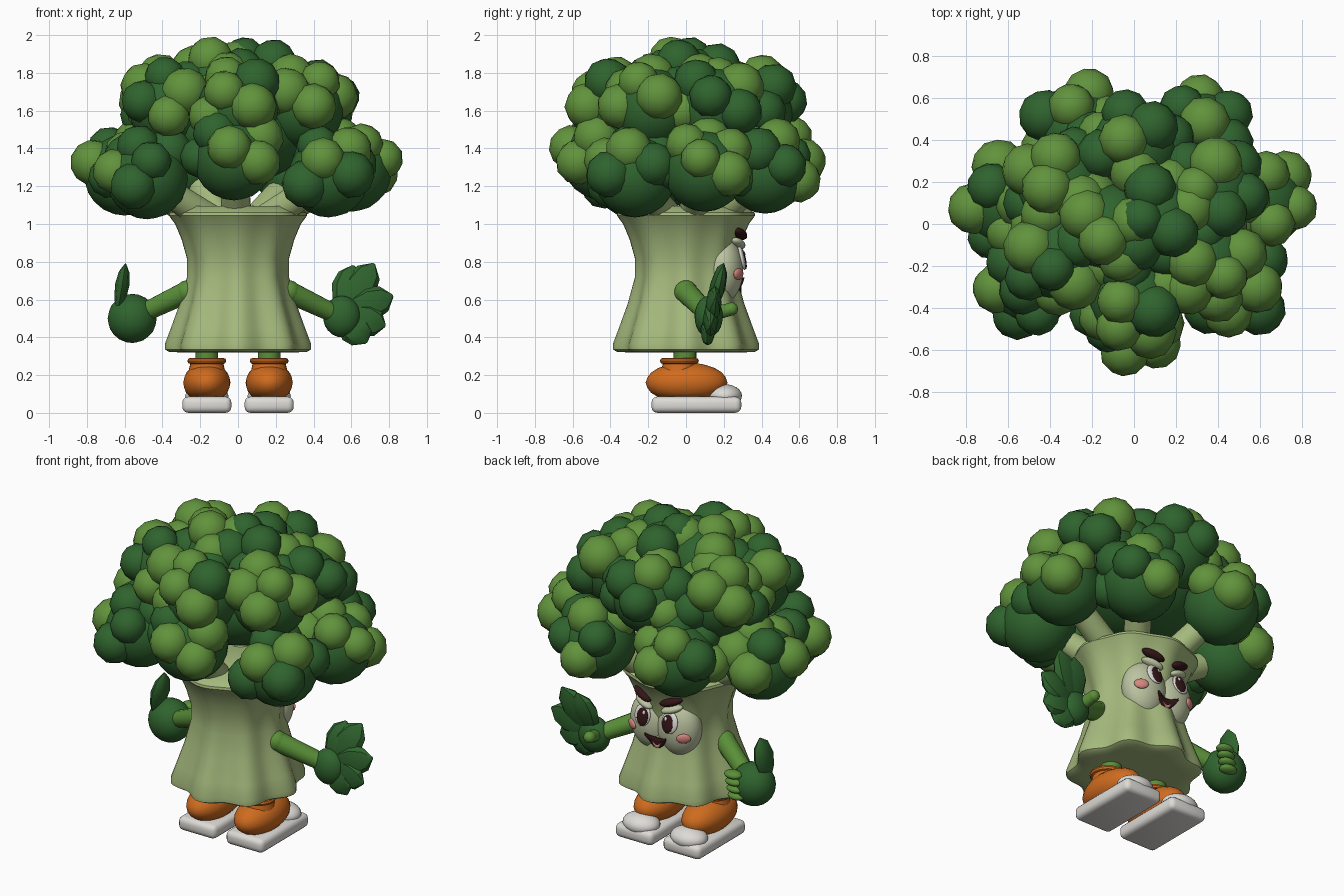
import bpy, bmesh, math, random
from mathutils import Matrix, Vector, Euler

if "Cube" in bpy.data.objects:
    bpy.data.objects.remove(bpy.data.objects["Cube"])

random.seed(11)


def material(name, r, g, b):
    m = bpy.data.materials.new(name)
    lin = [c / 12.92 if c < 0.04 else ((c + 0.055) / 1.055) ** 2.4 for c in (r, g, b)]
    m.diffuse_color = (*lin, 1)
    m.use_nodes = True
    m.node_tree.nodes["Principled BSDF"].inputs["Base Color"].default_value = m.diffuse_color
    return m


LIGHT = material("light_green", 0.38, 0.575, 0.235)
DARK = material("dark_green", 0.185, 0.39, 0.18)
STALK = material("stalk_green", 0.65, 0.73, 0.49)
LIMB = material("limb_green", 0.35, 0.56, 0.22)
PALE = material("pale_face", 0.74, 0.77, 0.63)
ORANGE = material("orange", 0.81, 0.42, 0.12)
WHITE = material("white", 0.87, 0.86, 0.84)
BROWN = material("dark_brown", 0.20, 0.08, 0.09)
PINK = material("pink", 0.84, 0.53, 0.50)


def finish(name, bm, mat, angle=40):
    bmesh.ops.recalc_face_normals(bm, faces=bm.faces[:])
    me = bpy.data.meshes.new(name)
    bm.to_mesh(me)
    bm.free()
    me.materials.append(mat)
    ob = bpy.data.objects.new(name, me)
    bpy.context.collection.objects.link(ob)
    bpy.ops.object.select_all(action='DESELECT')
    ob.select_set(True)
    bpy.context.view_layer.objects.active = ob
    bpy.ops.object.shade_smooth_by_angle(angle=math.radians(angle))
    return ob


def add_ball(bm, loc, scale, rot=None, sub=3):
    """Ellipsoid; rot is an optional 4x4 rotation."""
    m = Matrix.Translation(loc) @ (rot or Matrix()) @ Matrix.Diagonal((*scale, 1))
    bmesh.ops.create_icosphere(bm, subdivisions=sub, radius=1, matrix=m)


def ball(name, mat, loc, scale, rot=None, sub=3):
    bm = bmesh.new()
    add_ball(bm, loc, scale, rot, sub)
    return finish(name, bm, mat)


def add_rod(bm, a, b, r1, r2, segs=14):
    a, b = Vector(a), Vector(b)
    m = Matrix.Translation((a + b) / 2) @ (b - a).to_track_quat('Z', 'Y').to_matrix().to_4x4()
    bmesh.ops.create_cone(bm, cap_ends=True, segments=segs, radius1=r1, radius2=r2,
                          depth=(b - a).length, matrix=m)


def add_leaf(bm, base, tip, width, thick):
    """Pointed leaf; width across in the xz plane, thick along y."""
    base, tip = Vector(base), Vector(tip)
    z = (tip - base).normalized()
    x = Vector((0, 1, 0)).cross(z).normalized()
    rot = Matrix((x, z.cross(x), z)).transposed()
    length = (tip - base).length
    rings = []
    for t, w in [(0, 0.3), (0.25, 0.8), (0.55, 1), (0.82, 0.75), (1, 0.08)]:
        ring = []
        for i in range(8):
            a = i * math.tau / 8
            p = Vector((math.cos(a) * width * w, math.sin(a) * thick * w, t * length))
            ring.append(bm.verts.new(base + rot @ p))
        rings.append(ring)
    for r0, r1 in zip(rings, rings[1:]):
        for i in range(8):
            bm.faces.new((r0[i], r0[i - 1], r1[i - 1], r1[i]))
    bm.faces.new(rings[0])
    bm.faces.new(rings[-1])


# Ribbed stalk: z, radius, rib depth
PROFILE = [(0.32, 0.27, 0.01), (0.322, 0.34, 0.022), (0.335, 0.362, 0.024), (0.365, 0.363, 0.024),
           (0.45, 0.335, 0.02), (0.58, 0.292, 0.016), (0.72, 0.260, 0.010), (0.82, 0.262, 0.009),
           (0.92, 0.29, 0.009), (1.0, 0.325, 0.008), (1.045, 0.358, 0.008), (1.06, 0.355, 0.008),
           (1.095, 0.30, 0.005)]
bm = bmesh.new()
SEG = 80
rings = []
for z, r, d in PROFILE:
    rings.append([bm.verts.new(((r + d * math.cos(8 * a)) * math.cos(a),
                                (r + d * math.cos(8 * a)) * math.sin(a), z))
                  for a in (i * math.tau / SEG for i in range(SEG))])
for r0, r1 in zip(rings, rings[1:]):
    for i in range(SEG):
        bm.faces.new((r0[i - 1], r0[i], r1[i], r1[i - 1]))
bm.faces.new(rings[0])
bm.faces.new(rings[-1])
finish("stalk", bm, STALK)

# Crown clusters: lower ring, upper ring, top
lower = [(0.60, 0.10, 1.28), (-0.60, 0.10, 1.26), (0.31, 0.42, 1.27), (-0.27, 0.45, 1.32),
         (0.48, -0.27, 1.25), (-0.48, -0.27, 1.24), (-0.02, -0.44, 1.34)]
upper = [(0.40 * math.cos(math.radians(a)), 0.355 * math.sin(math.radians(a)), 1.61)
         for a in (25, 90, 150, 205, 270, 330)]
clusters = lower + upper + [(0.10, 0.03, 1.715), (-0.11, -0.02, 1.705)]
cores, light, dark, branches = (bmesh.new() for _ in range(4))
add_ball(cores, (0, 0, 1.5), (0.42, 0.40, 0.28))
for c in clusters:
    c = Vector(c)
    add_ball(cores, c, (0.215,) * 3)
    out = Vector((c.x, c.y, 0)).normalized()
    spin = random.random() * math.tau
    for k in range(14):
        dz = 1 - (2 * k + 1) / 14
        a = spin + k * 2.39996
        s = math.sqrt(1 - dz * dz)
        d = Vector((s * math.cos(a), s * math.sin(a), dz))
        if d.z < -0.32 or (d.dot(out) < -0.35 and d.z < 0.5):
            continue
        r = random.uniform(0.108, 0.132)
        chance = 0.38 + 0.25 * d.z + 0.4 * (c.z - 1.25)
        turn = Euler([random.random() * 6 for _ in range(3)]).to_matrix().to_4x4()
        add_ball(light if random.random() < chance else dark, c + d * 0.18, (r, r, r), turn, 2)
for c in lower:
    d = Vector((c[0], c[1], 0)).normalized()
    add_rod(branches, d * 0.18 + Vector((0, 0, 1.03)), c, 0.082, 0.07)
finish("crown_cores", cores, DARK)
finish("light_florets", light, LIGHT, 60)
finish("dark_florets", dark, DARK, 60)
finish("branches", branches, STALK)

# Arms
bm = bmesh.new()
for s, end in ((1, (0.50, 0.11, 0.53)), (-1, (-0.50, 0.11, 0.53))):
    add_ball(bm, (s * 0.27, 0, 0.64), (0.062,) * 3)
    add_rod(bm, (s * 0.27, 0, 0.64), end, 0.06, 0.05)
finish("arms", bm, LIMB)

# Open leafy hand with thumb
ball("open_palm", DARK, (0.55, 0.12, 0.51), (0.10, 0.075, 0.11))
bm = bmesh.new()
for x, y, z in ((0.61, 0.20, 0.78), (0.72, 0.20, 0.79), (0.82, 0.16, 0.62),
                (0.78, 0.13, 0.46), (0.68, 0.11, 0.37)):
    add_leaf(bm, (0.56, 0.13, 0.53), (x, y, z), 0.092, 0.042)
finish("leaf_fingers", bm, DARK, 30)
bm = bmesh.new()
add_rod(bm, (0.52, 0.13, 0.52), (0.50, 0.24, 0.55), 0.037, 0.034)
add_ball(bm, (0.50, 0.24, 0.55), (0.035,) * 3)
finish("open_hand_thumb", bm, LIMB)

# Fist with raised leaf thumb
ball("fist", DARK, (-0.56, 0.13, 0.50), (0.13, 0.12, 0.13))
bm = bmesh.new()
for i in range(4):
    add_ball(bm, (-0.485 - 0.008 * i, 0.225, 0.575 - 0.042 * i), (0.056, 0.042, 0.025))
finish("fist_fingers", bm, LIMB)
bm = bmesh.new()
add_leaf(bm, (-0.635, 0.09, 0.54), (-0.595, 0.12, 0.79), 0.038, 0.085)
finish("leaf_thumb", bm, DARK)

# Face mask of two overlapping lobes
CX, CY, CZ, RX, RY, RZ = 0.09, 0.195, 0.758, 0.14, 0.108, 0.175
bm = bmesh.new()
for s in (1, -1):
    add_ball(bm, (s * CX, CY, CZ), (RX, RY, RZ), sub=4)
finish("face_mask", bm, PALE)


def face_y(x, z):
    q = 1 - ((abs(x) - CX) / RX) ** 2 - ((z - CZ) / RZ) ** 2
    return CY + RY * math.sqrt(max(q, 0))


def face_part(name, mat, x, z, scale, lift=0.0):
    """Mirrored flattened ellipsoids lying on the mask."""
    bm = bmesh.new()
    for s in (1, -1):
        y = face_y(x, z)
        n = Vector((s * (x - CX) / RX ** 2, (y - CY) / RY ** 2, (z - CZ) / RZ ** 2)).normalized()
        rot = Vector((0, 1, 0)).rotation_difference(n).to_matrix().to_4x4()
        add_ball(bm, Vector((s * x, y, z)) + n * lift, scale, rot)
    finish(name, bm, mat)


face_part("eye_whites", WHITE, 0.094, 0.82, (0.054, 0.016, 0.066))
face_part("pupils", BROWN, 0.087, 0.813, (0.038, 0.010, 0.054), 0.010)
face_part("eye_glints", WHITE, 0.077, 0.838, (0.009, 0.005, 0.012), 0.019)
face_part("cheeks", PINK, 0.178, 0.735, (0.042, 0.015, 0.03))
# Slanted eyelids and brows above the eyes
for name, mat, loc, scale in (("eyelids", PALE, (0.095, 0.275, 0.897), (0.068, 0.036, 0.024)),
                              ("eyebrows", BROWN, (0.098, 0.286, 0.948), (0.072, 0.034, 0.025))):
    bm = bmesh.new()
    for s in (1, -1):
        rot = Euler((0, -s * 0.32, -s * 0.3)).to_matrix().to_4x4()
        add_ball(bm, (s * loc[0], loc[1], loc[2]), scale, rot)
    finish(name, bm, mat)


def crescent(name, mat, half, z0, depth, lift):
    bm = bmesh.new()
    cols = []
    for i in range(13):
        t = i / 6 - 1
        x, top = t * half, z0 + 0.018 * t * t
        zs = [top - depth * (1 - t * t) * k / 3 - 0.004 * k for k in range(4)]
        cols.append([bm.verts.new((x, max(face_y(x, z), 0.28) + lift, z)) for z in zs])
    for a, b in zip(cols, cols[1:]):
        for k in range(3):
            bm.faces.new((a[k], a[k + 1], b[k + 1], b[k]))
    ob = finish(name, bm, mat)
    ob.modifiers.new("thickness", 'SOLIDIFY').thickness = 0.008


crescent("mouth", BROWN, 0.072, 0.698, 0.052, 0.010)
crescent("tongue", PINK, 0.026, 0.655, 0.006, 0.013)

# Legs and shoes
for s, side in ((1, "right"), (-1, "left")):
    x = s * 0.165
    bm = bmesh.new()
    add_rod(bm, (x, -0.005, 0.22), (x, -0.005, 0.36), 0.06, 0.06, 20)
    finish(side + "_leg", bm, LIMB)

    bm = bmesh.new()
    add_ball(bm, (x, 0.003, 0.16), (0.125, 0.217, 0.107))
    for v in bm.verts:
        v.co.z = max(v.co.z, 0.08)
    add_rod(bm, (x, -0.035, 0.18), (x, -0.035, 0.275), 0.105, 0.085, 24)
    finish(side + "_shoe", bm, ORANGE)
    bpy.ops.mesh.primitive_torus_add(location=(x, -0.035, 0.275), major_radius=0.087,
                                     minor_radius=0.016, major_segments=28, minor_segments=8)
    cuff = bpy.context.object
    cuff.name = side + "_shoe_cuff"
    cuff.data.materials.append(ORANGE)
    bpy.ops.object.shade_smooth_by_angle()

    bm = bmesh.new()
    bmesh.ops.create_cube(bm, size=1, matrix=Matrix.Translation((x, 0.055, 0.043))
                          @ Matrix.Diagonal((0.26, 0.475, 0.085, 1)))
    bmesh.ops.bevel(bm, geom=bm.edges[:], offset=0.03, segments=3, affect='EDGES', profile=0.5)
    finish(side + "_sole", bm, WHITE)
    ball(side + "_toe_cap", WHITE, (x, 0.205, 0.09), (0.115, 0.092, 0.062))
